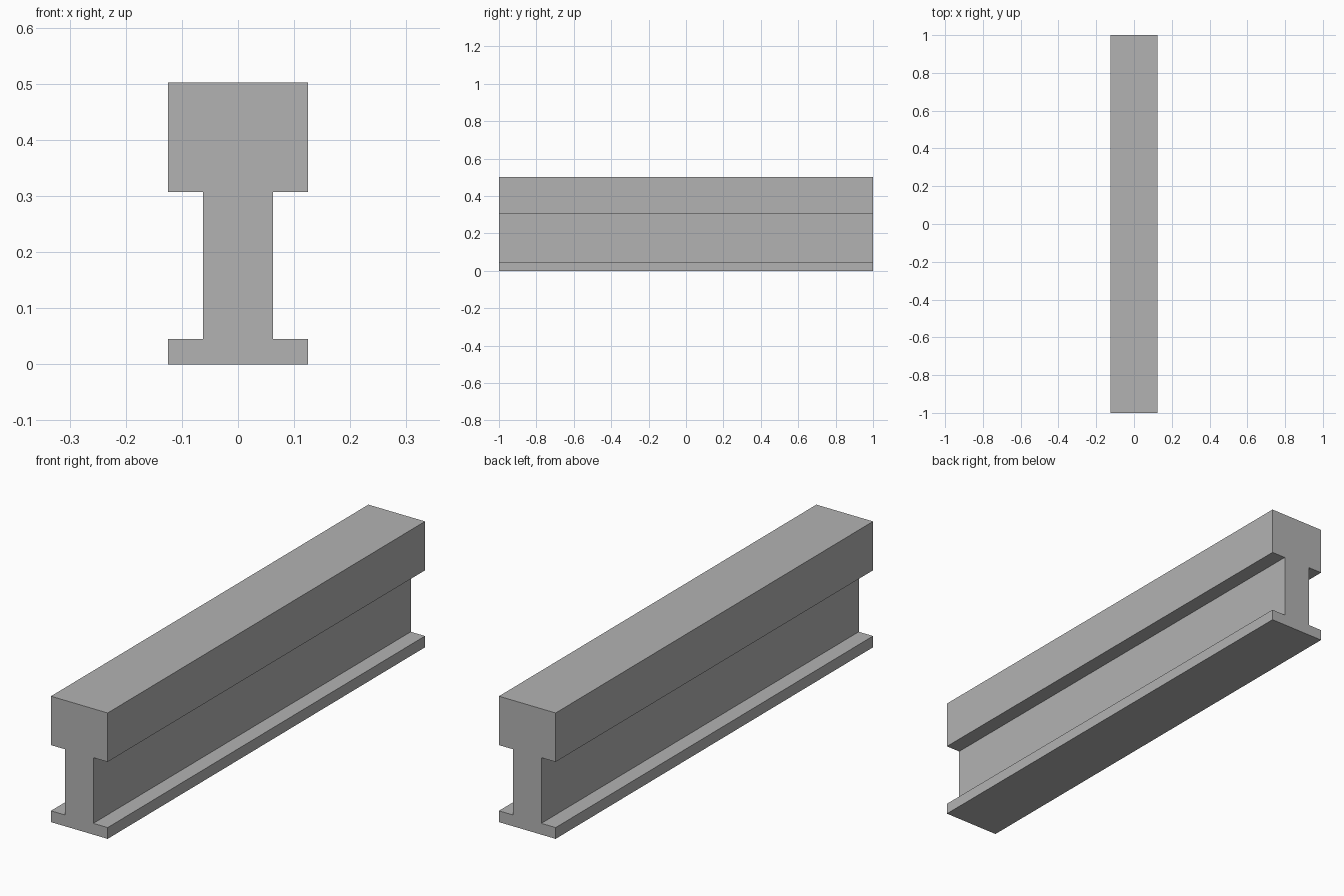
import bpy
import bmesh

cube = bpy.data.objects.get("Cube")
if cube:
    bpy.data.objects.remove(cube, do_unlink=True)

# Plain grey steel
steel = bpy.data.materials.new("grey_steel")
steel.use_nodes = True
colour = (0.45, 0.45, 0.45, 1.0)
steel.diffuse_color = colour
steel.node_tree.nodes["Principled BSDF"].inputs["Base Color"].default_value = colour

# Right half of the rail section (x, z): foot, web, head
half_section = [(0.125, 0), (0.125, 0.045), (0.062, 0.045),
                (0.062, 0.307), (0.125, 0.307), (0.125, 0.502)]
section = half_section + [(-x, z) for x, z in reversed(half_section)]

# Rail: section extruded along y
bm = bmesh.new()
profile = bm.faces.new([bm.verts.new((x, -1, z)) for x, z in section])
extruded = bmesh.ops.extrude_face_region(bm, geom=[profile], use_keep_orig=True)
moved = [v for v in extruded["geom"] if isinstance(v, bmesh.types.BMVert)]
bmesh.ops.translate(bm, verts=moved, vec=(0, 2, 0))
bmesh.ops.recalc_face_normals(bm, faces=bm.faces[:])

mesh = bpy.data.meshes.new("rail_beam")
bm.to_mesh(mesh)
bm.free()
mesh.materials.append(steel)
rail = bpy.data.objects.new("rail_beam", mesh)
bpy.context.collection.objects.link(rail)
